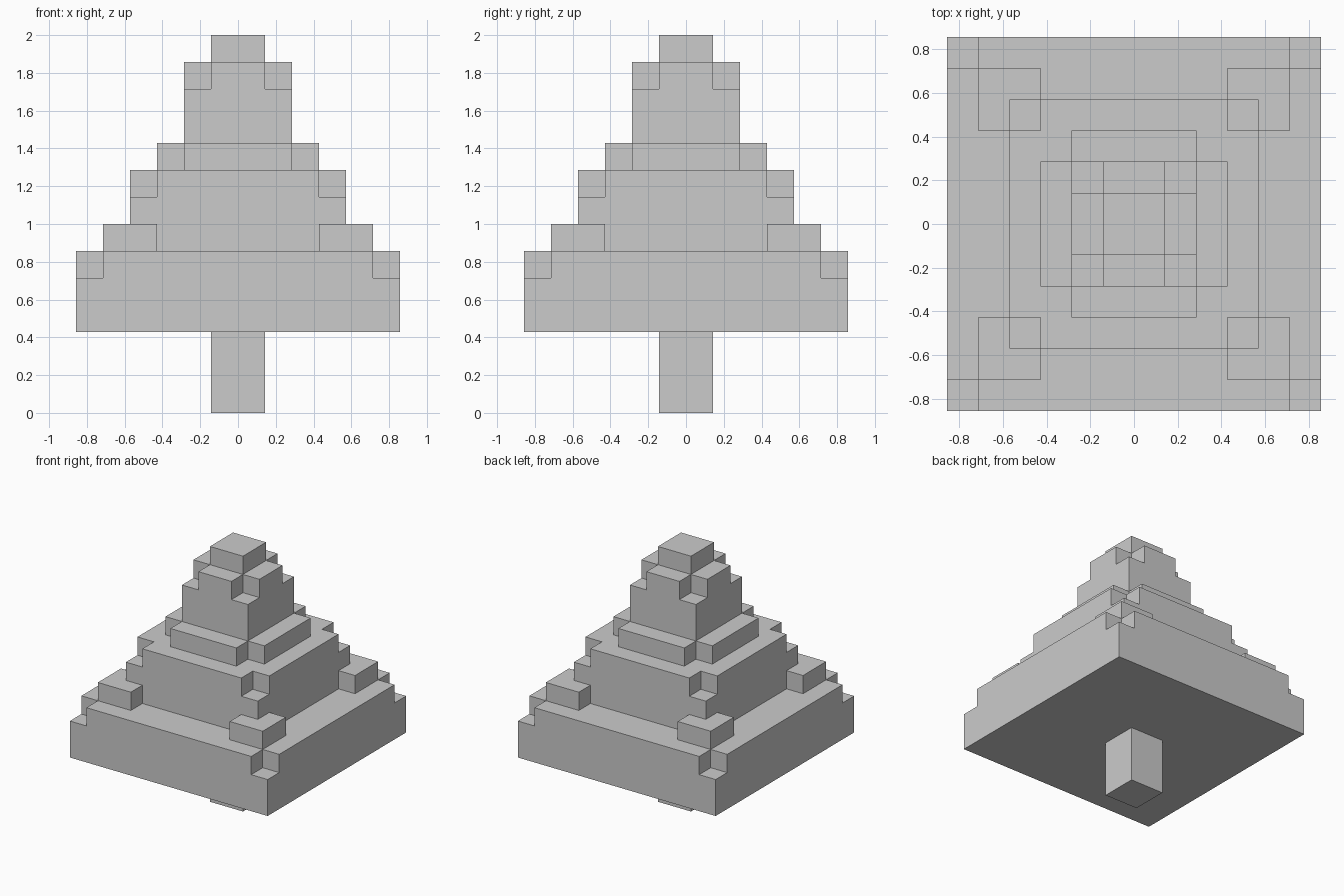
import bpy, bmesh, math
from mathutils import Vector

if "Cube" in bpy.data.objects:
    bpy.data.objects.remove(bpy.data.objects["Cube"])

U = 2 / 14  # one block; the tree is 14 blocks tall


def square(half, z0, z1, skip_corner=0):
    """Blocks of a square slab; skip_corner removes that many blocks at each corner."""
    lim = half - skip_corner
    return {(x, y, z) for x in range(-half, half) for y in range(-half, half)
            for z in range(z0, z1)
            if not (skip_corner and not -lim <= x < lim and not -lim <= y < lim)}


def corner_boxes(near, far, z0, z1):
    side = list(range(near, far)) + list(range(-far, -near))
    return {(x, y, z) for x in side for y in side for z in range(z0, z1)}


parts = {
    "trunk": square(1, 0, 3),
    "lower_foliage": square(6, 3, 5) | square(6, 5, 6, 1),
    "middle_foliage": square(4, 6, 8) | square(4, 8, 9, 1),
    "upper_foliage": square(3, 9, 10, 1) | square(2, 10, 12) | square(2, 12, 13, 1),
    "tip": square(1, 13, 14),
}
# Corner clumps sit on the lower foliage, around the middle foliage
parts["corner_clumps"] = corner_boxes(3, 5, 6, 7) - parts["middle_foliage"]
solid = set().union(*parts.values())


def build(name, cells):
    """Outer skin of the blocks, with faces hidden by other parts left out."""
    bm = bmesh.new()
    for c in cells:
        for axis in range(3):
            for s in (0, 1):
                n = list(c)
                n[axis] += 2 * s - 1
                if tuple(n) in solid:
                    continue
                base = Vector(c)
                base[axis] += s
                a, b = Vector((0, 0, 0)), Vector((0, 0, 0))
                a[(axis + 1) % 3] = b[(axis + 2) % 3] = 1
                quad = [base, base + a, base + a + b, base + b]
                if not s:
                    quad.reverse()
                bm.faces.new([bm.verts.new(p * U) for p in quad])
    bmesh.ops.remove_doubles(bm, verts=bm.verts[:], dist=1e-4)
    # Merge the block faces into large flat faces
    bmesh.ops.dissolve_limit(bm, angle_limit=math.radians(1),
                             verts=bm.verts[:], edges=bm.edges[:])
    mesh = bpy.data.meshes.new(name)
    bm.to_mesh(mesh)
    bm.free()
    bpy.context.collection.objects.link(bpy.data.objects.new(name, mesh))


for part_name, part_cells in parts.items():
    build(part_name, part_cells)
